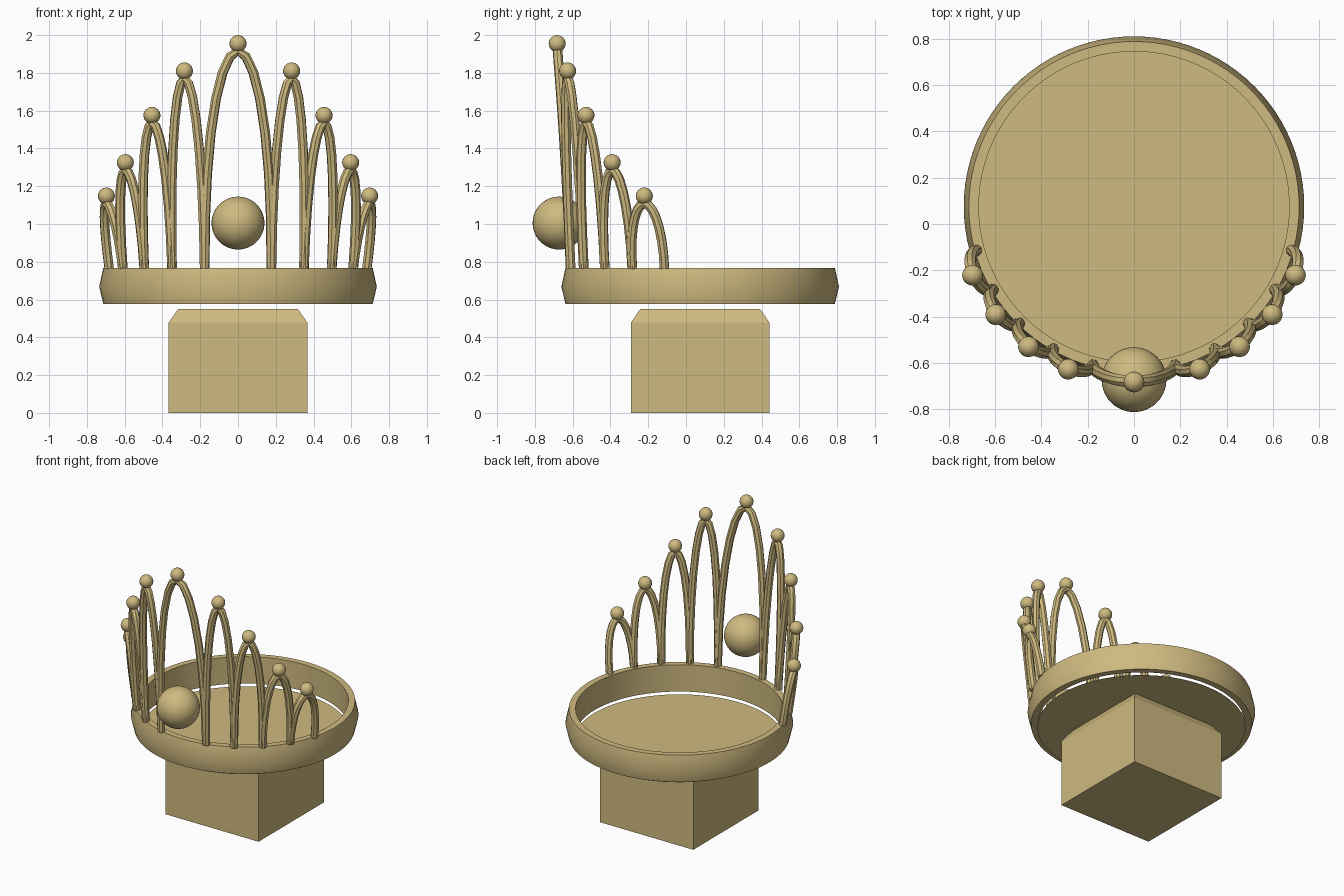
import bpy, bmesh, math

if "Cube" in bpy.data.objects:
    bpy.data.objects.remove(bpy.data.objects["Cube"])

CY = 0.075                      # crown axis sits slightly behind the origin
gold = bpy.data.materials.new("pale gold")
gold.diffuse_color = (0.62, 0.49, 0.215, 1)
gold.use_nodes = True
gold.node_tree.nodes["Principled BSDF"].inputs["Base Color"].default_value = gold.diffuse_color


def finish(ob, name, smooth=True):
    ob.name = name
    ob.data.materials.append(gold)
    if smooth:
        bpy.ops.object.select_all(action='DESELECT')
        ob.select_set(True)
        bpy.context.view_layer.objects.active = ob
        bpy.ops.object.shade_smooth_by_angle(angle=math.radians(35))


def ball(name, loc, r, seg, rings):
    bpy.ops.mesh.primitive_uv_sphere_add(segments=seg, ring_count=rings, radius=r, location=loc)
    finish(bpy.context.object, name)


def polar(deg, r, z):
    a = math.radians(deg)
    return (r * math.sin(a), CY - r * math.cos(a), z)


def mesh_object(name, verts, faces, smooth):
    me = bpy.data.meshes.new(name)
    me.from_pydata(verts, [], faces)
    bm = bmesh.new()
    bm.from_mesh(me)
    bmesh.ops.recalc_face_normals(bm, faces=bm.faces)
    bm.to_mesh(me)
    bm.free()
    ob = bpy.data.objects.new(name, me)
    bpy.context.collection.objects.link(ob)
    finish(ob, name, smooth)


# Band: closed profile spun round the crown axis
profile = [(0.67, 0.577), (0.713, 0.577), (0.735, 0.668), (0.713, 0.768), (0.67, 0.768)]
N, P = 96, len(profile)
verts = [polar(360 * i / N, r, z) for i in range(N) for r, z in profile]
faces = [(i * P + j, i * P + (j + 1) % P, (i + 1) % N * P + (j + 1) % P, (i + 1) % N * P + j)
         for i in range(N) for j in range(P)]
mesh_object("band", verts, faces, True)

# Thin floor disc just under the band
bpy.ops.mesh.primitive_circle_add(vertices=96, radius=0.672, fill_type='NGON', location=(0, CY, 0.556))
finish(bpy.context.object, "floor_disc", False)

# Square block with a chamfered top
verts = [(sx * h, CY + sy * h, z) for h, z in ((0.367, 0), (0.367, 0.478), (0.317, 0.55))
         for sx, sy in ((-1, -1), (1, -1), (1, 1), (-1, 1))]
faces = [(0, 1, 2, 3), (8, 9, 10, 11)]
faces += [(k + i, k + (i + 1) % 4, k + 4 + (i + 1) % 4, k + 4 + i) for k in (0, 4) for i in range(4)]
mesh_object("base_block", verts, faces, False)


# Wire arch leaning outward, with a bead on its peak
def arch(label, mid, half, bead_z):
    z0, top, steps = 0.765, bead_z - 0.04, 14
    cu = bpy.data.curves.new("arch", 'CURVE')
    cu.dimensions = '3D'
    cu.bevel_depth = 0.026
    cu.bevel_resolution = 2
    cu.use_fill_caps = True
    sp = cu.splines.new('POLY')
    sp.points.add(steps)
    for i, p in enumerate(sp.points):
        t = math.pi * i / steps
        s = math.sin(t)
        p.co = (*polar(mid - half * math.cos(t), 0.708 + 0.047 * s, z0 + (top - z0) * s), 1)
    ob = bpy.data.objects.new("arch", cu)
    bpy.context.collection.objects.link(ob)
    bpy.ops.object.select_all(action='DESELECT')
    ob.select_set(True)
    bpy.context.view_layer.objects.active = ob
    bpy.ops.object.convert(target='MESH')
    finish(bpy.context.object, "arch_" + label)
    ball("bead_" + label, polar(mid, 0.757, bead_z), 0.045, 20, 12)


arch("centre", 0, 14.4, 1.955)
for k, z in enumerate((1.81, 1.575, 1.325, 1.148)):
    for side, word in ((-1, "left"), (1, "right")):
        arch(f"{word}_{k + 1}", side * (22 + 15 * k), 7.5, z)

# Large front orb
ball("front_orb", (0, -0.672, 1.005), 0.14, 40, 24)
